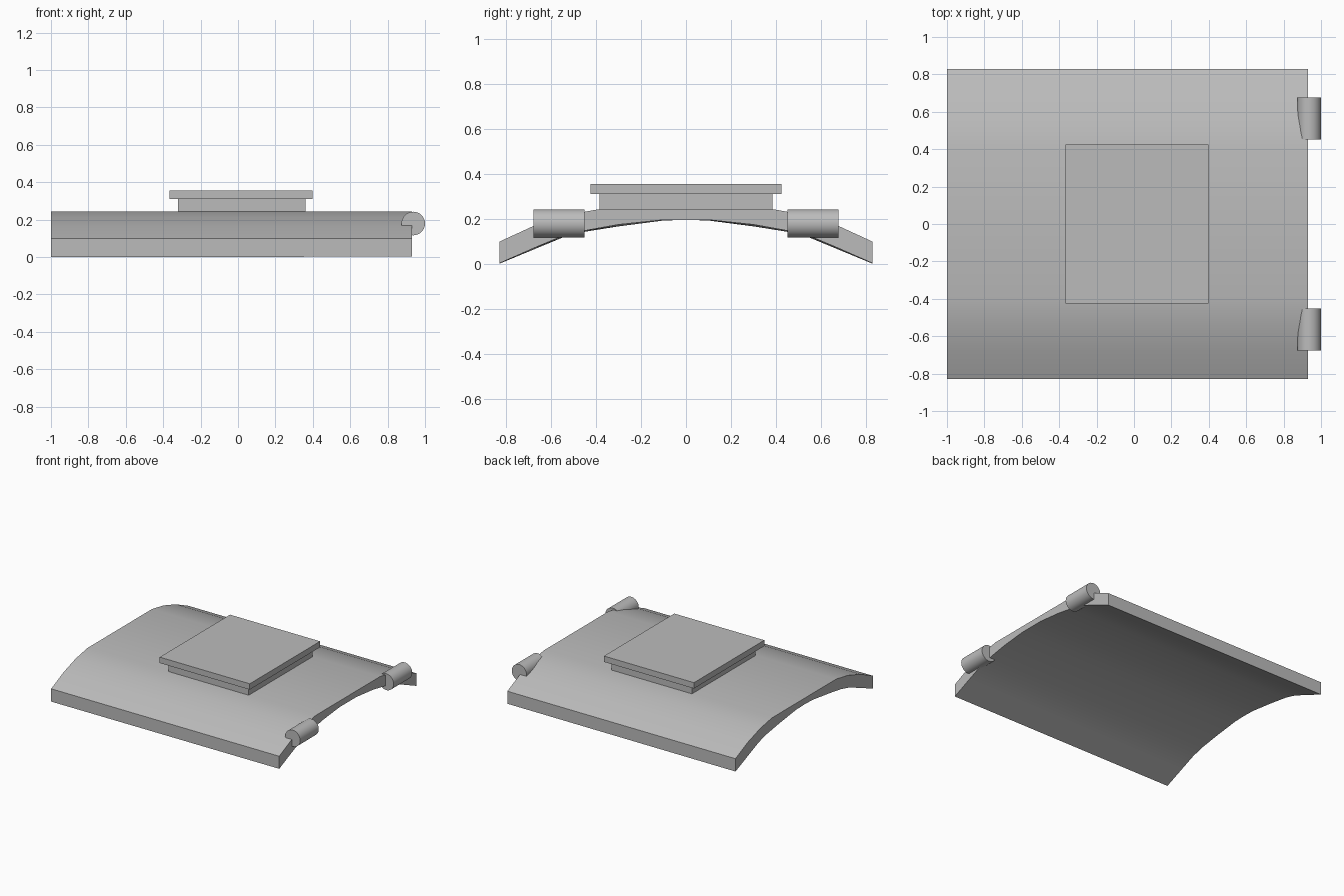
import bpy, bmesh, math

if "Cube" in bpy.data.objects:
    bpy.data.objects.remove(bpy.data.objects["Cube"], do_unlink=True)

GREY = (0.5, 0.5, 0.5, 1)
mat = bpy.data.materials.new("plain grey")
mat.use_nodes = True
mat.diffuse_color = GREY
mat.node_tree.nodes["Principled BSDF"].inputs["Base Color"].default_value = GREY


def finish(obj, name):
    obj.name = obj.data.name = name
    obj.data.materials.append(mat)
    bpy.ops.object.select_all(action='DESELECT')
    obj.select_set(True)
    bpy.context.view_layer.objects.active = obj
    bpy.ops.object.shade_smooth_by_angle(angle=math.radians(20))


def box(name, lo, hi):
    bpy.ops.mesh.primitive_cube_add(size=1, location=[(a + b) / 2 for a, b in zip(lo, hi)])
    obj = bpy.context.object
    obj.scale = [b - a for a, b in zip(lo, hi)]
    bpy.ops.object.transform_apply(location=False, rotation=False, scale=True)
    finish(obj, name)


def mirrored(half):
    """Half profile from the outer edge to the middle, reflected in y."""
    return [(-y, z) for y, z in half] + [(y, z) for y, z in reversed(half) if y > 0]


# Arched panel: two end profiles joined by strips
TOP = [(0.83, 0.098), (0.68, 0.167), (0.53, 0.216), (0.39, 0.242)]
BOTTOM_RIGHT = [(0.83, 0.002), (0.68, 0.068), (0.55, 0.123), (0.45, 0.147),
                (0.3, 0.174), (0.1, 0.195), (0, 0.195)]
BOTTOM_LEFT = [(0.83, 0.0), (0.68, 0.062), (0.55, 0.116), (0.45, 0.142),
               (0.3, 0.166), (0.1, 0.192), (0, 0.195)]
bm = bmesh.new()
ends = []
for x, bottom in ((-1, BOTTOM_LEFT), (0.93, BOTTOM_RIGHT)):
    outline = mirrored(TOP) + mirrored(bottom)[::-1]
    ends.append([bm.verts.new((x, y, z)) for y, z in outline])
    bm.faces.new(ends[-1])
left, right = ends
for i in range(len(left)):
    bm.faces.new((left[i - 1], left[i], right[i], right[i - 1]))
bmesh.ops.recalc_face_normals(bm, faces=bm.faces)
mesh = bpy.data.meshes.new("arched_panel")
bm.to_mesh(mesh)
bm.free()
panel = bpy.data.objects.new("arched_panel", mesh)
bpy.context.collection.objects.link(panel)
finish(panel, "arched_panel")

# Raised block with a wider cap
box("raised_block", (-0.32, -0.385, 0.2), (0.36, 0.385, 0.31))
box("block_cap", (-0.365, -0.425, 0.31), (0.397, 0.425, 0.355))

# Hinge barrels set into the panel's edge
for side, name in ((-1, "front_hinge"), (1, "back_hinge")):
    bpy.ops.mesh.primitive_cylinder_add(vertices=32, radius=0.063, depth=0.225,
                                        location=(0.937, side * 0.565, 0.179),
                                        rotation=(math.pi / 2, 0, 0))
    finish(bpy.context.object, name)
